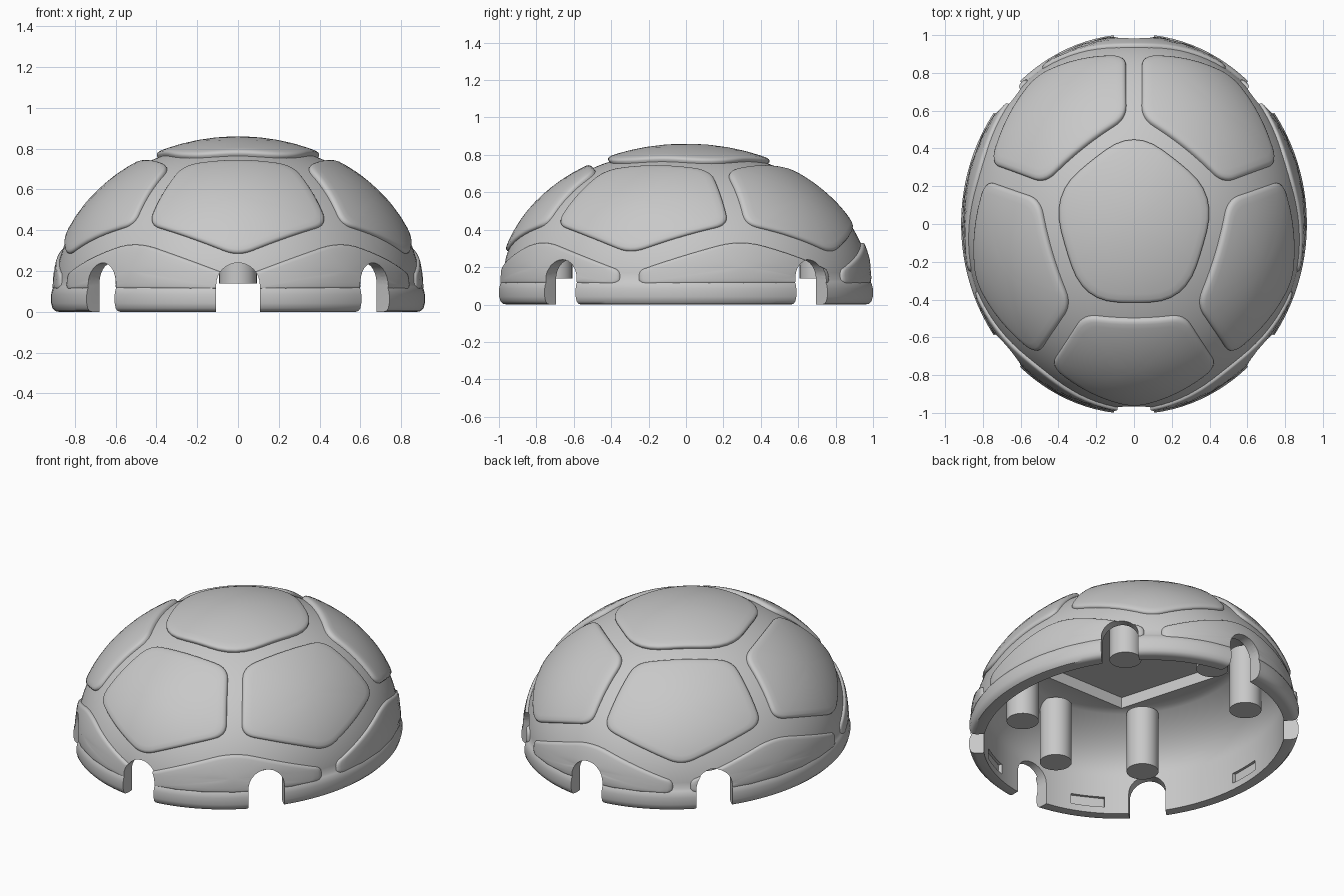
import bpy, bmesh
from math import sin, cos, pi, radians, sqrt, atan2, asin
from mathutils import Vector, Matrix

if "Cube" in bpy.data.objects:
    bpy.data.objects.remove(bpy.data.objects["Cube"], do_unlink=True)

AX, AY, AZ = 0.91, 1.0, 0.76      # ellipsoid carrying the outer plate surface
BASE = 0.1                        # height of the ellipsoid centre
WIDE, RISE = 0.984, 0.73          # dome radius factor and height above BASE

grey = bpy.data.materials.new("shell_grey")
grey.use_nodes = True
grey.diffuse_color = (0.58, 0.58, 0.58, 1)
grey.node_tree.nodes["Principled BSDF"].inputs["Base Color"].default_value = grey.diffuse_color


def make(name, bm):
    bmesh.ops.recalc_face_normals(bm, faces=bm.faces)
    mesh = bpy.data.meshes.new(name)
    bm.to_mesh(mesh)
    bm.free()
    mesh.materials.append(grey)
    obj = bpy.data.objects.new(name, mesh)
    bpy.context.collection.objects.link(obj)
    return obj


def activate(obj):
    bpy.ops.object.select_all(action='DESELECT')
    obj.select_set(True)
    bpy.context.view_layer.objects.active = obj


def smooth(obj, angle=35):
    activate(obj)
    bpy.ops.object.shade_smooth_by_angle(angle=radians(angle))


def cut(obj, cutter):
    activate(obj)
    mod = obj.modifiers.new("cut", 'BOOLEAN')
    mod.operation, mod.solver, mod.object = 'DIFFERENCE', 'EXACT', cutter
    bpy.ops.object.modifier_apply(modifier=mod.name)


def skin(bm, rings):
    """Join rings of equal length with quads."""
    for low, high in zip(rings, rings[1:]):
        for i in range(len(low)):
            j = (i + 1) % len(low)
            bm.faces.new((low[i], low[j], high[j], high[i]))


def lathe(name, profile, sx, sy, steps=112):
    """Solid elliptical lathe, closed flat below and with a pole on top."""
    bm = bmesh.new()
    rings = []
    for r, z in profile[:-1]:
        rings.append([bm.verts.new((sx * r * cos(2 * pi * i / steps),
                                    sy * r * sin(2 * pi * i / steps), z)) for i in range(steps)])
    skin(bm, rings)
    bm.faces.new(rings[0])
    pole = bm.verts.new((0, 0, profile[-1][1]))
    for i in range(steps):
        bm.faces.new((rings[-1][i], rings[-1][(i + 1) % steps], pole))
    return make(name, bm)


def prism(bm, outline, matrix, depth):
    """Extrude a 2D outline along local z, then place it."""
    rings = [[bm.verts.new(matrix @ Vector((x, y, z))) for x, y in outline] for z in (0, depth)]
    skin(bm, rings)
    for ring in rings:
        bm.faces.new(ring)


def rounded(corners, amount, steps=7, edge_steps=6):
    """Polygon outline with curved corners and subdivided edges."""
    out, n = [], len(corners)
    for k in range(n):
        p, c, q = corners[k - 1], corners[k], corners[(k + 1) % n]
        r = min(amount, 0.4 * (p - c).length, 0.4 * (q - c).length)
        a, b = c + (p - c).normalized() * r, c + (q - c).normalized() * r
        for i in range(steps):
            t = i / (steps - 1)
            out.append(a * (1 - t) ** 2 + c * 2 * t * (1 - t) + b * t * t)
        nxt = corners[(k + 2) % n]
        end = q + (c - q).normalized() * min(amount, 0.4 * (c - q).length, 0.4 * (nxt - q).length)
        out += [b.lerp(end, i / edge_steps) for i in range(1, edge_steps)]
    return out


def plate(name, azimuth, corners, amount=0.1):
    """Raised pillow plate with a curved back; corners are (azimuth offset, plan radius)."""
    dirs = []
    for off, r in corners:
        a = radians(azimuth + off)
        dirs.append(Vector((r * cos(a), r * sin(a), sqrt(1 - r * r))))
    mid = sum(dirs, Vector()).normalized()
    flat = [d / d.dot(mid) for d in dirs]           # onto the tangent plane
    outline = rounded(flat, amount)
    bm = bmesh.new()
    rings = []
    section = [(s, 0.957) for s in (0.08, 0.25, 0.45, 0.65, 0.85, 1)]
    section += [(1, 0.978), (0.99, 0.988), (0.97, 0.995), (0.93, 0.999)]
    section += [(s, 1) for s in (0.85, 0.65, 0.45, 0.25, 0.08)]
    for s, radius in section:
        ring = []
        for p in outline:
            d = mid.lerp(p, s).normalized() * radius
            ring.append(bm.verts.new((d.x * AX, d.y * AY, BASE + d.z * AZ)))
        rings.append(ring)
    skin(bm, rings)
    bm.faces.new(rings[0])
    bm.faces.new(rings[-1])
    return make(name, bm)


# Dome with rounded rim
rim = [(0.965, 0), (0.985, 0.004), (0.999, 0.018), (1.006, 0.042), (1.006, 0.085),
       (1.001, 0.108), (0.992, 0.123)]
start = asin(0.035 / RISE)
arc = [start + (pi / 2 - start) * i / 32 for i in range(33)]
body = lathe("shell_body", rim + [(WIDE * cos(t), BASE + RISE * sin(t)) for t in arc], AX, AY)

# Hollow inside: upright wall, vault and flat ceiling
WALL, CEILING, VAULT = 0.24, 0.54, 0.42
end = asin((CEILING - WALL) / VAULT)
vault = [(1, -0.1)] + [(cos(end * i / 16), WALL + VAULT * sin(end * i / 16)) for i in range(17)]
cavity = lathe("cavity_cutter", vault + [(0, CEILING)], 0.83, 0.92)

# Pentagonal recess in the ceiling
bm = bmesh.new()
pentagon = [(0.57 * cos(radians(90 + 72 * k)), 0.63 * sin(radians(90 + 72 * k))) for k in range(5)]
prism(bm, pentagon, Matrix.Translation((0, 0, 0.4)), 0.21)
recess = make("recess_cutter", bm)

# Six arched notches through the rim
bm = bmesh.new()
W, TOP = 0.107, 0.24
arch = [(-W, -0.1), (W, -0.1)] + [(W * cos(pi * i / 16), TOP - W + W * sin(pi * i / 16)) for i in range(17)]
for angle, near in ((90, 0.84), (-90, 0.84), (45, 0.76), (135, 0.76), (-45, 0.76), (-135, 0.76)):
    a = radians(angle)
    out = Vector((cos(a), sin(a), 0))
    side = Vector((-sin(a), cos(a), 0))
    place = Matrix((side, (0, 0, 1), out)).transposed().to_4x4()
    place.translation = out * near
    prism(bm, arch, place, 0.5)
notches = make("notch_cutter", bm)

# Shallow slots on the inner wall
bm = bmesh.new()
for angle in (0, 180, 65, 115, -65, -115):
    a = radians(angle)
    turn = atan2(sin(a) / 0.92, cos(a) / 0.83)
    place = (Matrix.Translation((0.83 * cos(a), 0.92 * sin(a), 0.075))
             @ Matrix.Rotation(turn, 4, 'Z') @ Matrix.Diagonal((0.03, 0.2, 0.065, 1)))
    bmesh.ops.create_cube(bm, size=1, matrix=place)
slots = make("slot_cutter", bm)

for cutter in (cavity, recess, slots, notches):
    cut(body, cutter)
smooth(body)

# Top plate and the two rings of five plates
smooth(plate("top_plate", 90, [(72 * k, 0.502) for k in range(5)], 0.23), 50)
upper = [(-31.5, 0.575), (-33, 0.9), (0, 0.974), (33, 0.9), (31.5, 0.575)]
lower = [(-33, 0.994), (-33, 0.9999), (33, 0.9999), (33, 0.994), (0, 0.945)]
for k in range(5):
    smooth(plate(f"upper_plate_{k + 1}", -90 + 72 * k, upper), 50)
    skirt = plate(f"lower_plate_{k + 1}", -54 + 72 * k, lower, 0.14)
    cut(skirt, notches)
    smooth(skirt, 50)

# Six inner posts
for k, (x, y) in enumerate([(0, -0.7), (0, 0.7)] + [(sx * 0.45, sy * 0.46) for sx in (-1, 1) for sy in (-1, 1)]):
    bm = bmesh.new()
    bmesh.ops.create_cone(bm, cap_ends=True, segments=40, radius1=0.092, radius2=0.092, depth=0.38,
                          matrix=Matrix.Translation((x, y, 0.33)))
    smooth(make(f"inner_post_{k + 1}", bm))

# Cutters are no longer needed
for cutter in (cavity, recess, slots, notches):
    bpy.data.objects.remove(cutter, do_unlink=True)
